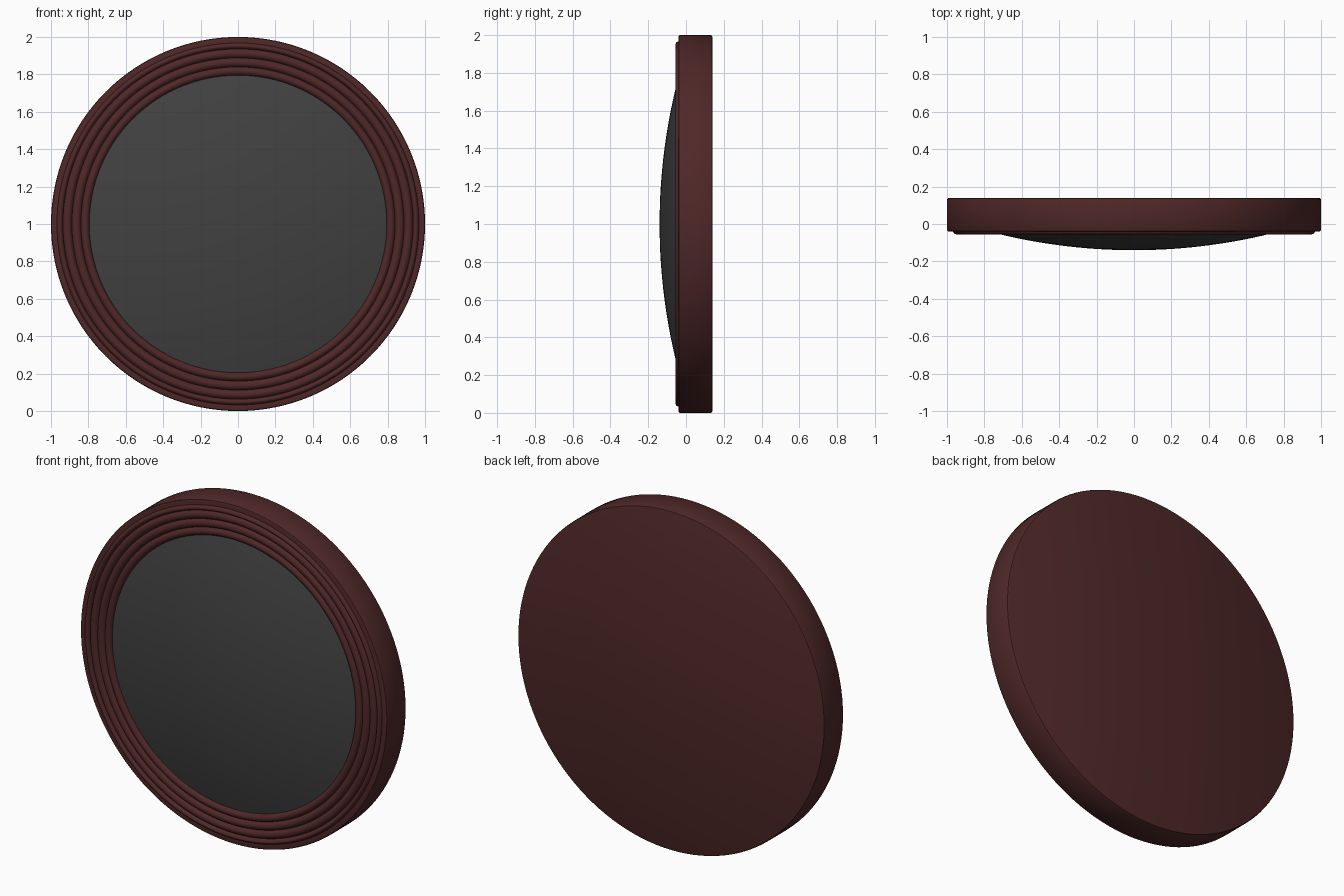
import bpy, bmesh, math
from mathutils import Vector

cube = bpy.data.objects.get("Cube")
if cube:
    bpy.data.objects.remove(cube, do_unlink=True)


def material(name, color):
    m = bpy.data.materials.new(name)
    m.use_nodes = True
    m.diffuse_color = color
    m.node_tree.nodes["Principled BSDF"].inputs["Base Color"].default_value = color
    return m


def lathe(name, profile, mat, steps=128, angle=35):
    """Spin (radius, y) points around the y axis; centre sits at z = 1."""
    bm = bmesh.new()
    verts = [bm.verts.new((r, y, 0)) for r, y in profile]
    edges = [bm.edges.new(pair) for pair in zip(verts, verts[1:])]
    bmesh.ops.spin(bm, geom=verts + edges, cent=(0, 0, 0), axis=(0, 1, 0),
                   angle=math.tau, steps=steps)
    bmesh.ops.remove_doubles(bm, verts=bm.verts, dist=1e-5)
    bmesh.ops.recalc_face_normals(bm, faces=bm.faces)
    mesh = bpy.data.meshes.new(name)
    bm.to_mesh(mesh)
    bm.free()
    mesh.materials.append(mat)
    ob = bpy.data.objects.new(name, mesh)
    ob.location = Vector((0, 0, 1))
    bpy.context.collection.objects.link(ob)
    bpy.ops.object.select_all(action='DESELECT')
    ob.select_set(True)
    bpy.context.view_layer.objects.active = ob
    bpy.ops.object.shade_smooth_by_angle(angle=math.radians(angle))
    return ob


wood = material("dark red wood", (0.08, 0.021, 0.021, 1))
glass = material("dark grey glass", (0.053, 0.053, 0.053, 1))

# Round frame: flat back, softened rim, moulded front rings
profile = [(0, 0.14), (0.99, 0.14), (0.997, 0.137), (1, 0.13),
           (1, -0.033), (0.997, -0.038), (0.99, -0.04), (0.968, -0.04)]
grooves = [0.968, 0.936, 0.888, 0.84, 0.795]
crest, valley = -0.055, -0.038
for outer, inner in zip(grooves, grooves[1:]):
    for i in range(1, 9):
        t = i / 8
        lift = math.sin(math.pi * t) ** 0.6 if t < 1 else 0
        profile.append((outer + (inner - outer) * t, valley + (crest - valley) * lift))
profile += [(0.795, 0), (0, 0)]
lathe("frame", profile, wood)

# Shallow domed glass, a cap of a large sphere
apex, rim, sphere = -0.14, 0.805, 3.07
dome = []
for i in range(17):
    r = rim * i / 16
    dome.append((r, apex + sphere - math.sqrt(sphere ** 2 - r ** 2)))
dome += [(rim, 0.01), (0, 0.01)]
lathe("domed_glass", dome, glass)
